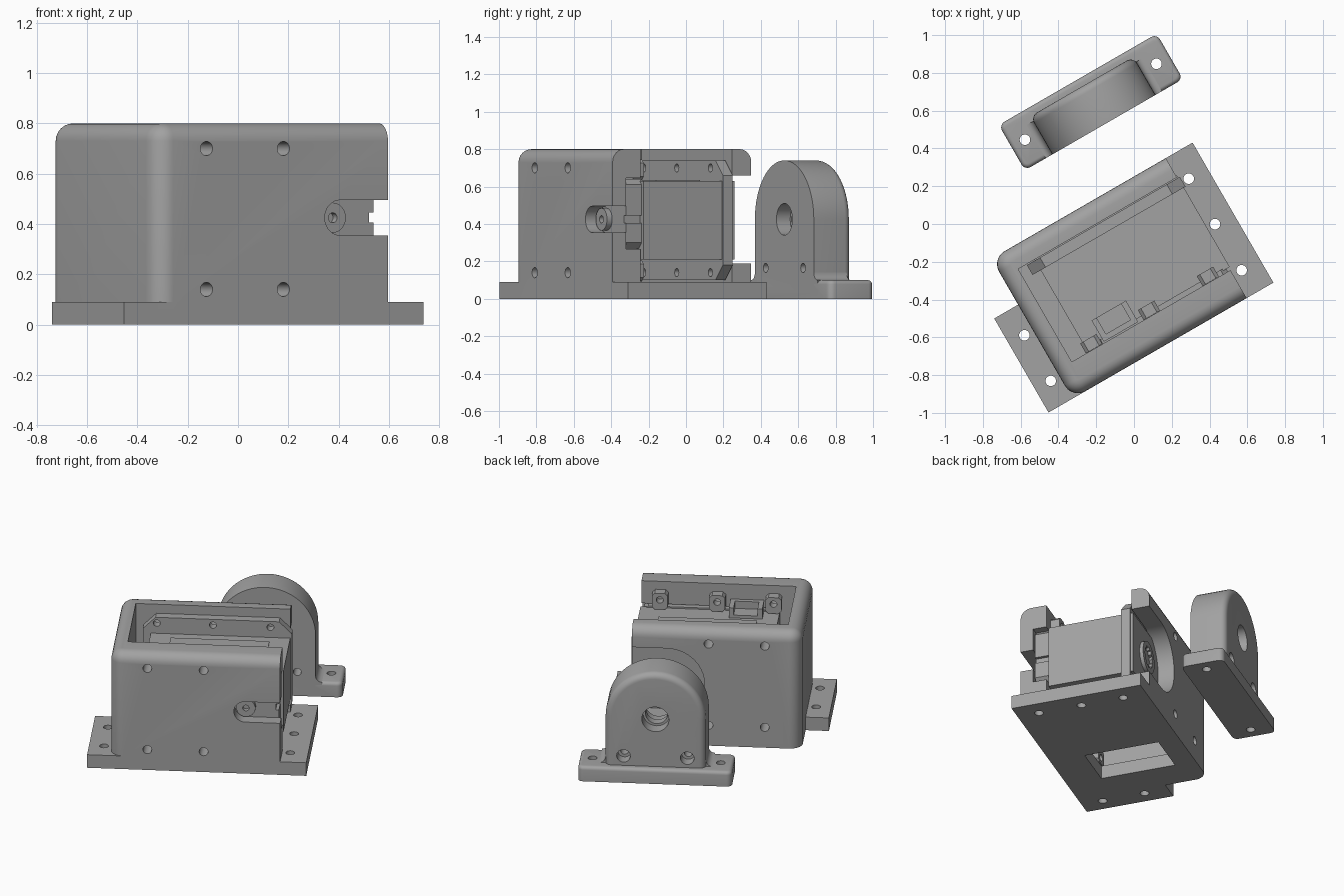
import bpy, bmesh
from math import sin, cos, pi, radians
from mathutils import Vector

if "Cube" in bpy.data.objects:
    bpy.data.objects.remove(bpy.data.objects["Cube"])

grey = bpy.data.materials.new("plain grey")
grey.use_nodes = True
grey.diffuse_color = (0.36, 0.36, 0.36, 1)
grey.node_tree.nodes["Principled BSDF"].inputs["Base Color"].default_value = grey.diffuse_color

AXIS_U, AXIS_Z = 0.1, 0.425    # shaft axis shared by housing, motor and bearing block
END = 0.32                     # open end of the housing
parts = []


def arc(cx, cy, r, a0, a1, n=10):
    return [(cx + r * cos(radians(a0 + (a1 - a0) * i / n)),
             cy + r * sin(radians(a0 + (a1 - a0) * i / n))) for i in range(n + 1)]


def prism(name, pts, lo, hi, axis="z", bevel=0, pick=None, seg=6):
    """Extrude a plan profile (axis z) or an elevation profile (axis y)."""
    bm = bmesh.new()
    place = (lambda p, h: (p[0], p[1], h)) if axis == "z" else (lambda p, h: (p[0], h, p[1]))
    face = bm.faces.new([bm.verts.new(place(p, lo)) for p in pts])
    new = bmesh.ops.extrude_face_region(bm, geom=[face])["geom"]
    shift = Vector(place((0, 0), hi - lo))
    bmesh.ops.translate(bm, vec=shift, verts=[g for g in new if isinstance(g, bmesh.types.BMVert)])
    bmesh.ops.recalc_face_normals(bm, faces=bm.faces)
    if bevel:
        edges = [e for e in bm.edges if pick(*[v.co for v in e.verts])]
        bmesh.ops.bevel(bm, geom=edges, offset=bevel, segments=seg, profile=0.5, affect="EDGES")
    mesh = bpy.data.meshes.new(name)
    bm.to_mesh(mesh)
    bm.free()
    mesh.materials.append(grey)
    ob = bpy.data.objects.new(name, mesh)
    bpy.context.collection.objects.link(ob)
    parts.append(ob)
    return ob


def rect(u0, u1, v0, v1):
    return [(u0, v0), (u1, v0), (u1, v1), (u0, v1)]


def box(name, u0, u1, v0, v1, z0, z1):
    return prism(name, rect(u0, u1, v0, v1), z0, z1)


def rod(name, u, w, r, lo, hi, axis="y", n=24):
    return prism(name, arc(u, w, r, 0, 360 - 360 / n, n - 1), lo, hi, axis)


def combine(ob, others, operation="DIFFERENCE"):
    """Apply boolean operations, then drop the helper objects."""
    for other in others:
        mod = ob.modifiers.new("bool", "BOOLEAN")
        mod.operation, mod.object, mod.solver = operation, other, "EXACT"
    bpy.context.view_layer.update()
    done = bpy.data.meshes.new_from_object(ob.evaluated_get(bpy.context.evaluated_depsgraph_get()))
    ob.modifiers.clear()
    ob.data = done
    for other in others:
        parts.remove(other)
        bpy.data.objects.remove(other)


def slot(r):
    return arc(AXIS_U, AXIS_Z, r, 90, 270, 20) + [(END + 0.1, AXIS_Z - r), (END + 0.1, AXIS_Z + r)]


def octagon(u0, u1, z0, z1, c):
    return [(u0 + c, z0), (u1 - c, z0), (u1, z0 + c), (u1, z1 - c),
            (u1 - c, z1), (u0 + c, z1), (u0, z1 - c), (u0, z0 + c)]


# Housing: rounded shell with flanges, an open end and an open top
L, F, B, R = -0.745, -0.638, 0.218, 0.08
plan = [(END, F), (END, B)] + arc(L + R, B - R, R, 90, 180) + arc(L + R, F + R, R, 180, 270)
housing = prism("housing", plan, 0, 0.8, bevel=0.07,
                pick=lambda a, b: a.z > 0.79 and b.z > 0.79 and min(a.x, b.x) < END - 0.01)
combine(housing, [box("left_flange", -0.891, -0.6, F, -0.063, 0, 0.09),
                  box("right_flange", 0.2, 0.484, F, B, 0, 0.09)], "UNION")
cuts = [box("cavity", -0.65, 0.6, -0.467, 0.1, 0.09, 1),
        box("cover_pocket", -0.5, 0.6, -0.555, -0.4, 0.265, 0.645),
        box("floor_window", -0.53, -0.225, -0.41, 0.08, -0.1, 0.2),
        prism("shaft_slot", slot(0.07), -0.8, -0.4, "y"),
        prism("horn_slot", slot(0.235), 0.0, 0.4, "y")]
cuts += [rod("screw", 0.371, v, 0.028, -0.1, 0.2, "z") for v in (-0.497, -0.215, 0.063)]
cuts += [rod("screw", -0.797, v, 0.028, -0.1, 0.2, "z") for v in (-0.499, -0.22)]
cuts += [rod("screw", u, z, 0.028, -0.8, 0.4) for u in (-0.513, -0.16) for z in (0.14, 0.7)]
combine(housing, cuts)

# Motor: body, front cover, back cover and mounting plate
box("motor_body", -0.55, 0.325, -0.45, 0.045, 0.21, 0.63)
cover = prism("motor_front_cover", octagon(-0.49, 0.305, 0.27, 0.64, 0.03), -0.548, -0.44, "y")
combine(cover, [box("cover_notch", 0.285, 0.4, -0.6, -0.4, 0.405, 0.445)])
box("motor_back_cover", -0.55, 0.325, 0.04, 0.112, 0.21, 0.63)
box("motor_label_plate", -0.42, 0.2, -0.3, -0.03, 0.628, 0.634)
plate = prism("mounting_plate", octagon(-0.6, 0.335, 0.1, 0.74, 0.08), 0.035, 0.095, "y")
combine(plate, [box("plate_gap", -0.5, 0.3, -0.1, 0.2, 0.25, 0.6)] +
        [rod("screw", u, z, 0.022, -0.1, 0.2) for u in (-0.513, -0.16, 0.2) for z in (0.14, 0.7)])

# Screw tabs along the front wall, above and below the motor
for u in (-0.513, -0.16, 0.2):
    for z in (0.15, 0.69):
        tab = prism("screw_tab", octagon(u - 0.05, u + 0.05, z - 0.055, z + 0.055, 0.018),
                    -0.466, -0.405, "y")
        combine(tab, [rod("screw", u, z + (0.01 if z > 0.4 else -0.01), 0.022, -0.6, -0.3)])

# Cable connector
connector = box("cable_connector", -0.45, -0.24, -0.46, -0.33, 0.62, 0.7)
combine(connector, [box("connector_recess", -0.42, -0.27, -0.43, -0.2, 0.65, 0.8)])

# Shaft ends
boss = rod("rear_shaft", AXIS_U, AXIS_Z, 0.06, -0.58, -0.45)
combine(boss, [rod("bore", AXIS_U, AXIS_Z, 0.02, -0.7, -0.53)])
teeth = [(AXIS_U + r * cos(2 * pi * i / 24), AXIS_Z + r * sin(2 * pi * i / 24))
         for i, r in enumerate([0.075, 0.06] * 12)]
horn = rod("output_hub", AXIS_U, AXIS_Z, 0.105, 0.1, 0.135)
combine(horn, [prism("toothed_bore", teeth, 0.115, 0.2, "y")])

# Bearing block: arch with filleted feet, rounded on its outer rim
C, W, V0, V1, V2, T = 0.125, 0.315, 0.535, 0.768, 0.812, 0.1
arch = prism("bearing_block", [(C - W, 0.03), (C + W, 0.03)] + arc(C, AXIS_Z, W, 0, 180, 32),
             V0, V1, "y", bevel=0.04,
             pick=lambda a, b: a.y > V1 - 0.01 and b.y > V1 - 0.01 and max(a.z, b.z) > 0.2)
f = 0.04
for s in (-1, 1):
    e = C + s * W
    curve = [(e + s * (f - p), T + f - q) for p, q in arc(0, 0, f, 0, 90, 6)]
    prism("foot_fillet", [(e - s * 0.02, T - 0.02), (e + s * f, T - 0.02)] +
          sorted(curve, key=lambda p: -abs(p[0] - C)) + [(e - s * 0.02, T + f)], V0, V1 - 0.03, "y")
U0, U1, r = -0.358, 0.608, 0.035
foot_plan = (arc(U1 - r, V0 + r, r, -90, 0, 6) + arc(U1 - r, V2 - r, r, 0, 90, 6) +
             arc(U0 + r, V2 - r, r, 90, 180, 6) + arc(U0 + r, V0 + r, r, 180, 270, 6))
foot = prism("bearing_foot", foot_plan, 0, T, bevel=0.022,
             pick=lambda a, b: a.z > T - 0.01 and b.z > T - 0.01, seg=4)
combine(arch, [foot], "UNION")
holes = [rod("bearing_bore", C, AXIS_Z, 0.085, 0.4, 0.9, n=32)]
for s in (-1, 1):
    holes += [rod("screw", C + s * 0.2, 0.165, 0.025, 0.4, 0.9),
              rod("counterbore", C + s * 0.2, 0.165, 0.043, 0.69, 0.9),
              rod("screw", C + s * 0.402, 0.675, 0.028, -0.1, 0.3, "z")]
combine(arch, holes)
ring = rod("bearing_ring", C, AXIS_Z, 0.09, 0.62, 0.68, n=32)
combine(ring, [rod("ring_bore", C, AXIS_Z, 0.07, 0.5, 0.8, n=32)])

# Turn the whole assembly and shade it
bpy.ops.object.select_all(action="DESELECT")
for ob in parts:
    ob.rotation_euler.z = radians(30)
    ob.select_set(True)
bpy.context.view_layer.objects.active = parts[0]
bpy.ops.object.shade_smooth_by_angle(angle=radians(32))
